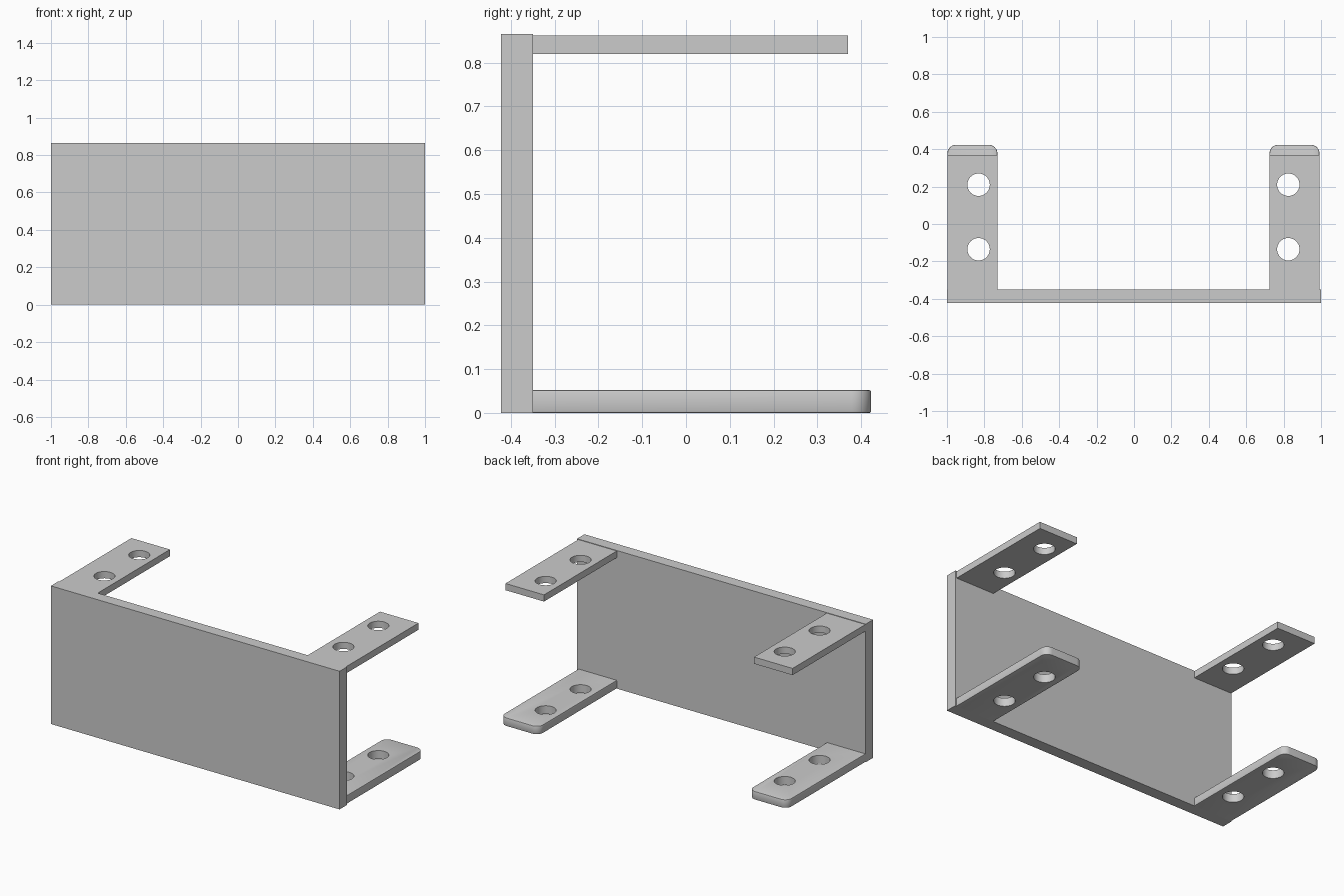
import bpy
import bmesh
from mathutils import Matrix, Vector

default_cube = bpy.data.objects.get("Cube")
if default_cube:
    bpy.data.objects.remove(default_cube, do_unlink=True)

metal = bpy.data.materials.new("plain_grey")
metal.use_nodes = True
metal.diffuse_color = (0.6, 0.6, 0.6, 1)
metal.node_tree.nodes["Principled BSDF"].inputs["Base Color"].default_value = (0.6, 0.6, 0.6, 1)

PLATE_FRONT, PLATE_BACK, PLATE_TOP = -0.423, -0.35, 0.865
TAB_WIDTH = 0.267
HOLE_RADIUS = 0.06


def add_object(name, bm):
    mesh = bpy.data.meshes.new(name)
    bm.normal_update()
    bm.to_mesh(mesh)
    bm.free()
    mesh.materials.append(metal)
    obj = bpy.data.objects.new(name, mesh)
    bpy.context.collection.objects.link(obj)
    return obj


def box(low, high):
    low, high = Vector(low), Vector(high)
    bm = bmesh.new()
    placing = Matrix.Translation((low + high) / 2) @ Matrix.Diagonal((high - low).to_4d())
    placing[3][3] = 1
    bmesh.ops.create_cube(bm, size=1, matrix=placing)
    return bm


def round_free_end(bm, end, bottom, top):
    # Round the two upright corners at the free end
    corners = [e for e in bm.edges if all(abs(v.co.y - end) < 1e-4 for v in e.verts)
               and abs(e.verts[0].co.z - e.verts[1].co.z) > 0.01]
    bmesh.ops.bevel(bm, geom=corners, offset=0.045, segments=8, profile=0.5, affect='EDGES')
    # Soften the upper and lower rims, leaving the attached end square
    rims = [e for e in bm.edges
            if any(all(abs(v.co.z - z) < 1e-4 for v in e.verts) for z in (bottom, top))
            and not all(abs(v.co.y - PLATE_BACK) < 1e-4 for v in e.verts)]
    bmesh.ops.bevel(bm, geom=rims, offset=0.004, segments=2, profile=0.5, affect='EDGES')


def drill(obj, x, z):
    # Two bolt holes through the tab
    bm = bmesh.new()
    for y in (-0.135, 0.21):
        bmesh.ops.create_cone(bm, cap_ends=True, segments=40, radius1=HOLE_RADIUS,
                              radius2=HOLE_RADIUS, depth=0.3,
                              matrix=Matrix.Translation((x, y, z)))
    cutter = add_object("hole_cutter", bm)
    cutter.hide_render = True
    cut = obj.modifiers.new("bolt_holes", 'BOOLEAN')
    cut.operation = 'DIFFERENCE'
    cut.solver = 'EXACT'
    cut.object = cutter
    bpy.context.view_layer.objects.active = obj
    bpy.ops.object.modifier_apply(modifier=cut.name)
    bpy.data.objects.remove(cutter, do_unlink=True)


# Front plate
add_object("front_plate", box((-1, PLATE_FRONT, 0), (1, PLATE_BACK, PLATE_TOP)))

# Mounting tabs: square-ended above, round-ended below
for side_name, side in (("left", 1), ("right", -1)):
    centre = side * 0.861 - 0.003
    for level, bottom, top, end in (("upper", 0.82, 0.862, 0.37), ("lower", 0, 0.052, 0.423)):
        bm = box((centre - TAB_WIDTH / 2, PLATE_BACK, bottom),
                 (centre + TAB_WIDTH / 2, end, top))
        if level == "lower":
            round_free_end(bm, end, bottom, top)
        tab = add_object(f"{level}_{side_name}_tab", bm)
        drill(tab, side * 0.828 - 0.003, (bottom + top) / 2)
        bpy.ops.object.select_all(action='DESELECT')
        tab.select_set(True)
        bpy.context.view_layer.objects.active = tab
        bpy.ops.object.shade_smooth_by_angle(angle=0.6)
